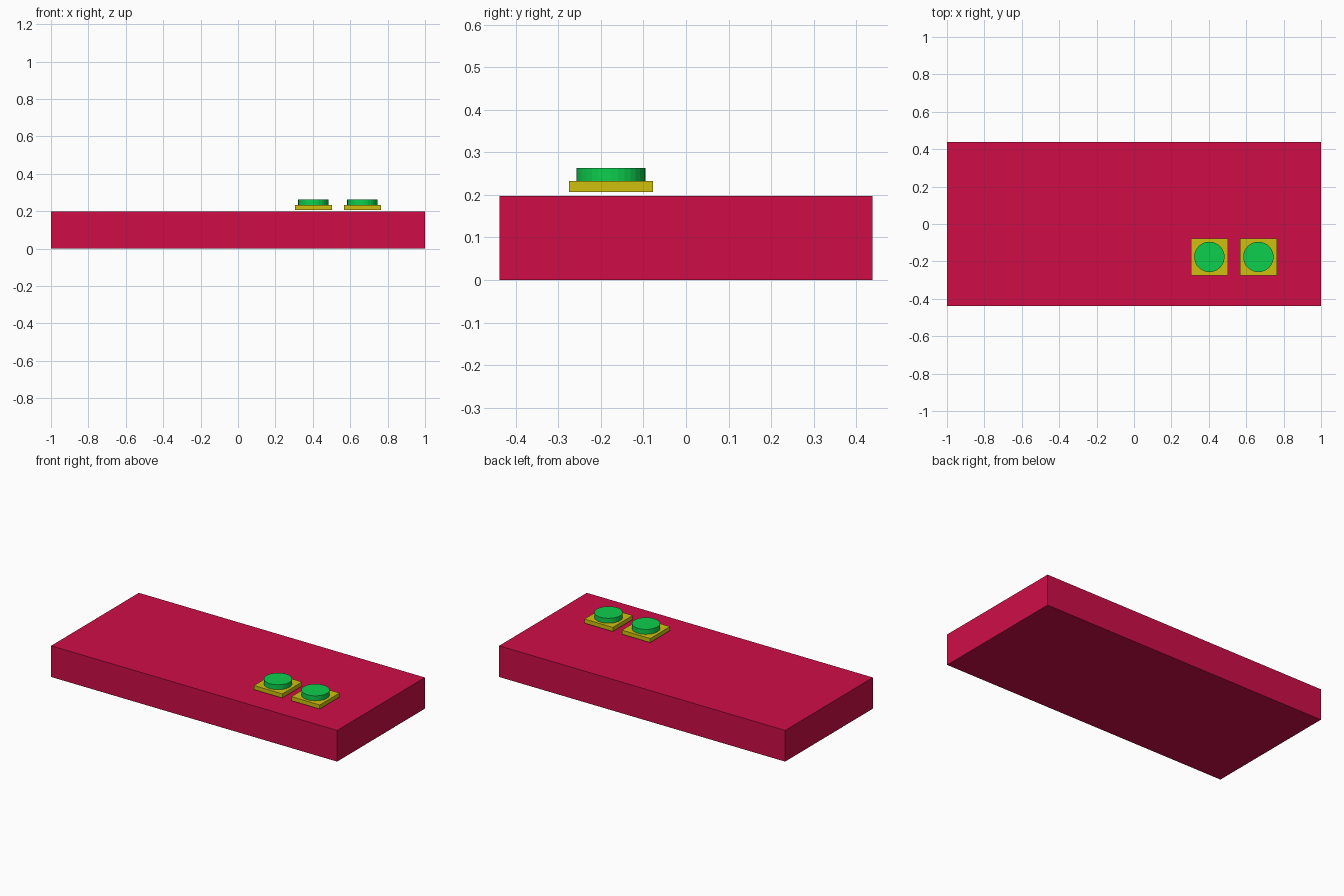
import bpy

if "Cube" in bpy.data.objects:
    bpy.data.objects.remove(bpy.data.objects["Cube"])


def material(name, rgb):
    m = bpy.data.materials.new(name)
    m.diffuse_color = (*rgb, 1)
    m.use_nodes = True
    m.node_tree.nodes["Principled BSDF"].inputs["Base Color"].default_value = m.diffuse_color
    return m


crimson = material("crimson", (0.62, 0.004, 0.064))
yellow = material("mustard yellow", (0.62, 0.53, 0.005))
green = material("button green", (0.004, 0.62, 0.075))


def finish(name, mat):
    ob = bpy.context.object
    ob.name = name
    ob.data.materials.append(mat)
    return ob


def box(name, centre, size, mat):
    bpy.ops.mesh.primitive_cube_add(size=1, location=centre)
    bpy.context.object.scale = size
    bpy.ops.object.transform_apply(location=False, rotation=False, scale=True)
    return finish(name, mat)


def disc(name, centre, radius, height, mat):
    bpy.ops.mesh.primitive_cylinder_add(vertices=32, radius=radius, depth=height,
                                        location=centre)
    return finish(name, mat)


# Main slab
box("slab_body", (0, 0, 0.0985), (2, 0.876, 0.197), crimson)

# Two round buttons on square plates, hovering just above the slab
for side, x in (("left", 0.403), ("right", 0.665)):
    box(side + "_button_plate", (x, -0.176, 0.2195), (0.198, 0.198, 0.026), yellow)
    disc(side + "_button_cap", (x, -0.176, 0.248), 0.081, 0.031, green)
